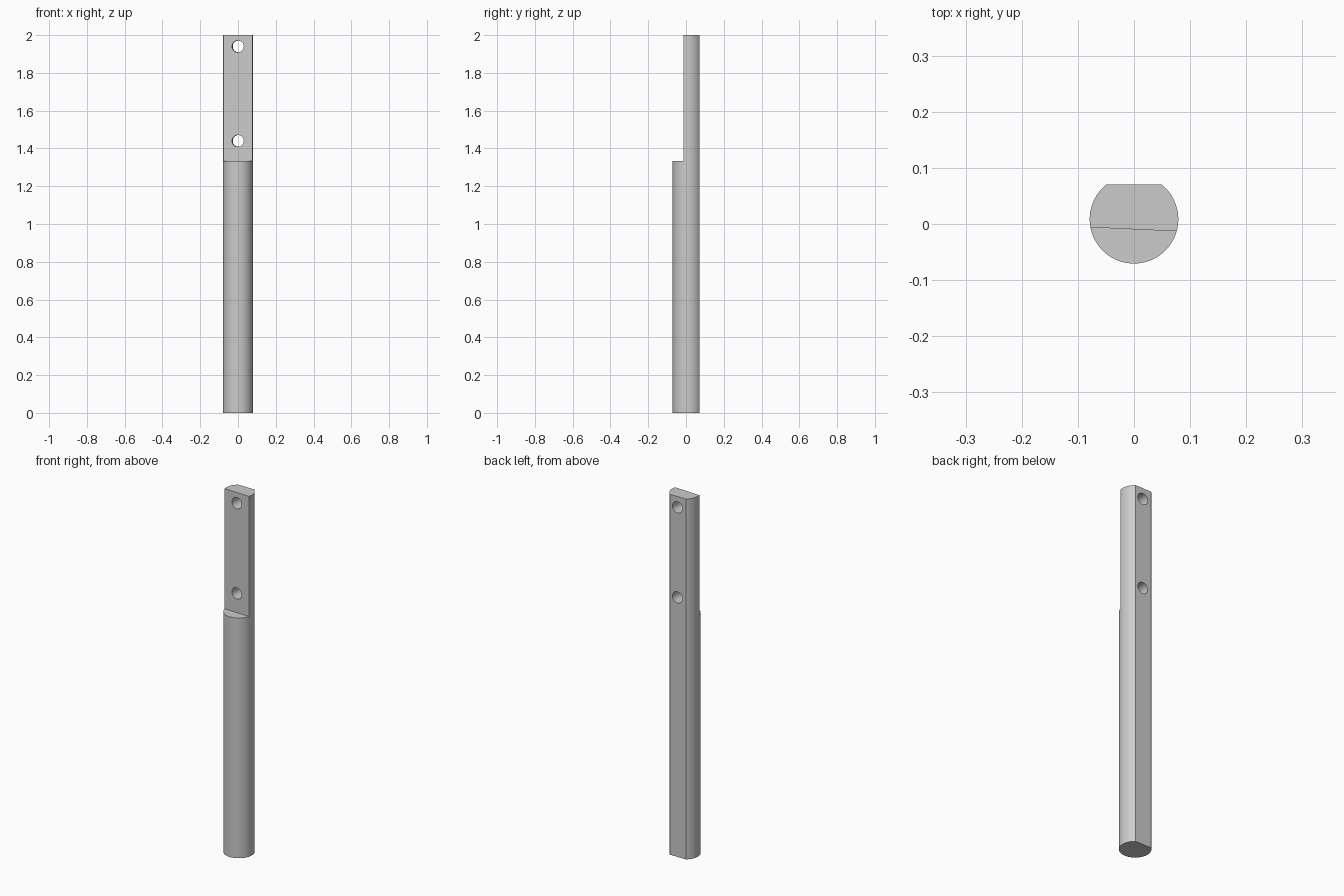
import bpy, bmesh, math

default = bpy.data.objects.get("Cube")
if default:
    bpy.data.objects.remove(default, do_unlink=True)

RADIUS, AXIS_Y, HEIGHT = 0.079, 0.0085, 2.0
BACK_FLAT_Y, STEP_Z, HOLE_RADIUS = 0.0705, 1.333, 0.031

grey = bpy.data.materials.new("Steel grey")
grey.use_nodes = True
grey.diffuse_color = (0.6, 0.6, 0.6, 1)
grey.node_tree.nodes["Principled BSDF"].inputs["Base Color"].default_value = (0.6, 0.6, 0.6, 1)


def cut(target, cutter):
    """Subtract the cutter from the target, then discard it."""
    cutter.hide_render = True
    mod = target.modifiers.new("cut", 'BOOLEAN')
    mod.operation, mod.solver, mod.object = 'DIFFERENCE', 'EXACT', cutter
    bpy.ops.object.select_all(action='DESELECT')
    bpy.context.view_layer.objects.active = target
    target.select_set(True)
    bpy.ops.object.modifier_apply(modifier=mod.name)
    bpy.data.objects.remove(cutter, do_unlink=True)


# Round bar with a flat along its whole back
half = math.acos((BACK_FLAT_Y - AXIS_Y) / RADIUS)
steps = 96
bm = bmesh.new()
ring = []
for i in range(steps + 1):
    a = math.pi / 2 + half + (2 * math.pi - 2 * half) * i / steps
    ring.append(bm.verts.new((RADIUS * math.cos(a), AXIS_Y + RADIUS * math.sin(a), 0)))
base = bm.faces.new(ring)
top = bmesh.ops.extrude_face_region(bm, geom=[base])["geom"]
bmesh.ops.translate(bm, vec=(0, 0, HEIGHT),
                    verts=[g for g in top if isinstance(g, bmesh.types.BMVert)])
bmesh.ops.recalc_face_normals(bm, faces=bm.faces)
mesh = bpy.data.meshes.new("slotted_post")
bm.to_mesh(mesh)
bm.free()
post = bpy.data.objects.new("slotted_post", mesh)
bpy.context.collection.objects.link(post)
mesh.materials.append(grey)

# Mounting face: the front of the upper third is cut away, slightly twisted
twist = -math.atan2(0.007, 0.154)
depth = 0.3
bpy.ops.mesh.primitive_cube_add(
    size=1, rotation=(0, 0, twist),
    location=(math.sin(twist) * depth / 2, -0.0095 - math.cos(twist) * depth / 2, STEP_Z + 0.5))
notch = bpy.context.object
notch.scale = (0.5, depth, 1)
notch.data.materials.append(grey)
cut(post, notch)

# Two bolt holes through the mounting face
for z in (1.94, 1.44):
    bpy.ops.mesh.primitive_cylinder_add(vertices=48, radius=HOLE_RADIUS, depth=0.5,
                                        location=(0, 0, z), rotation=(math.pi / 2, 0, twist))
    drill = bpy.context.object
    drill.data.materials.append(grey)
    cut(post, drill)

bpy.ops.object.select_all(action='DESELECT')
post.select_set(True)
bpy.context.view_layer.objects.active = post
bpy.ops.object.shade_smooth_by_angle(angle=math.radians(30))
